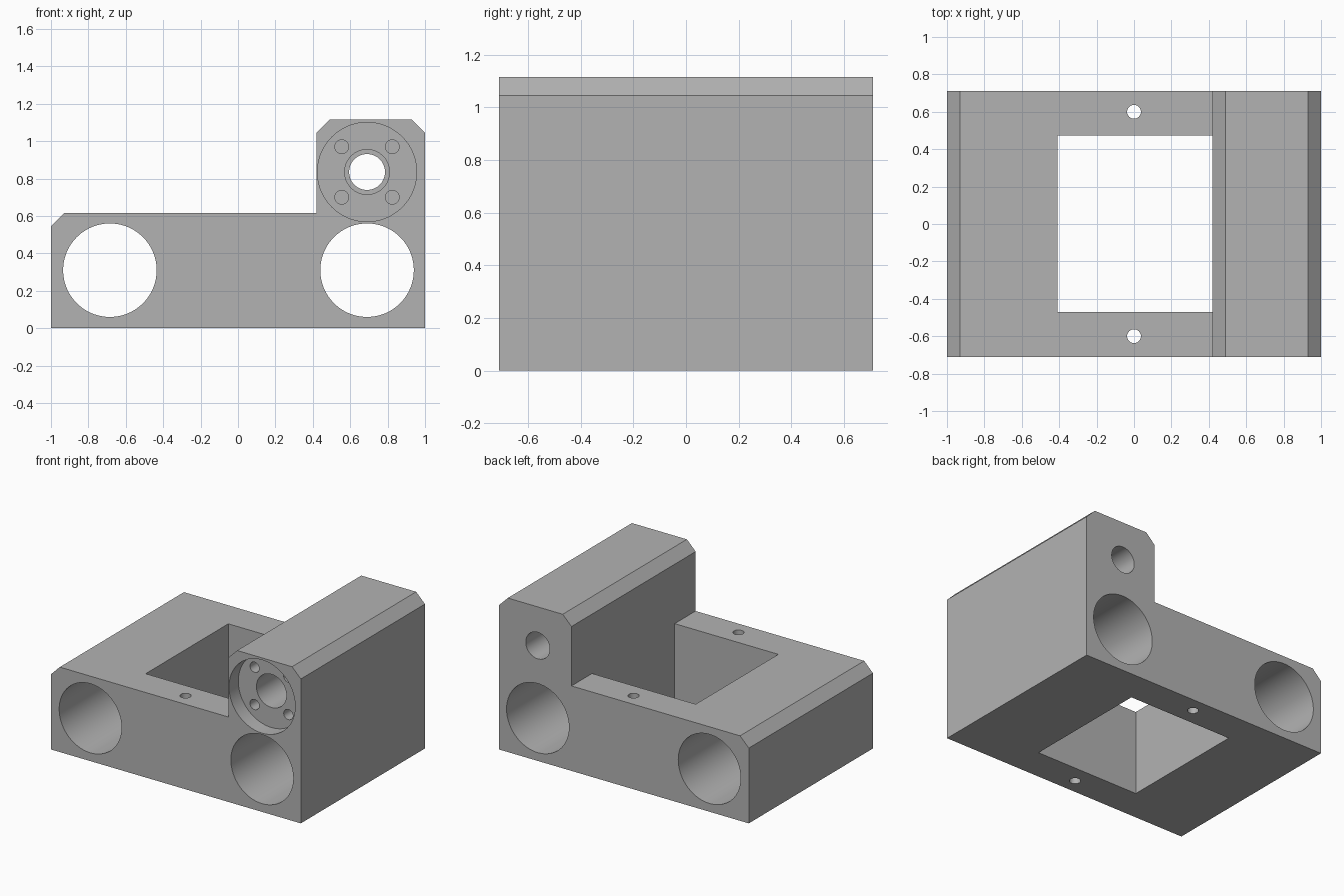
import bpy
import bmesh
from math import pi, radians
from mathutils import Matrix, Vector

default_cube = bpy.data.objects.get("Cube")
if default_cube:
    bpy.data.objects.remove(default_cube, do_unlink=True)

HALF_DEPTH = 0.71
CHAMFER = 0.07

# Plain grey material
grey = bpy.data.materials.new("plain grey")
grey.use_nodes = True
colour = (0.45, 0.45, 0.45, 1)
grey.diffuse_color = colour
grey.node_tree.nodes["Principled BSDF"].inputs["Base Color"].default_value = colour


def make_object(name, bm):
    bmesh.ops.recalc_face_normals(bm, faces=bm.faces)
    mesh = bpy.data.meshes.new(name)
    bm.to_mesh(mesh)
    bm.free()
    mesh.materials.append(grey)
    obj = bpy.data.objects.new(name, mesh)
    bpy.context.collection.objects.link(obj)
    return obj


# Stepped, chamfered side profile extruded through the full depth
profile = [(-1, 0), (1, 0), (1, 1.115 - CHAMFER), (1 - CHAMFER, 1.115),
           (0.42 + CHAMFER, 1.115), (0.42, 1.115 - CHAMFER), (0.42, 0.615),
           (-1 + CHAMFER, 0.615), (-1, 0.615 - CHAMFER)]
bm = bmesh.new()
face = bm.faces.new([bm.verts.new((x, -HALF_DEPTH, z)) for x, z in profile])
side = bmesh.ops.extrude_face_region(bm, geom=[face])["geom"]
bmesh.ops.translate(bm, vec=(0, 2 * HALF_DEPTH, 0),
                    verts=[v for v in side if isinstance(v, bmesh.types.BMVert)])
carriage = make_object("carriage_block", bm)


def cut(name, bm):
    cutter = make_object(name, bm)
    mod = carriage.modifiers.new(name, "BOOLEAN")
    mod.operation = "DIFFERENCE"
    mod.solver = "EXACT"
    mod.object = cutter
    bpy.context.view_layer.objects.active = carriage
    bpy.ops.object.modifier_apply(modifier=name)
    bpy.data.objects.remove(cutter, do_unlink=True)


def drill(name, start, end, radius, segments=64):
    start, end = Vector(start), Vector(end)
    axis = end - start
    bm = bmesh.new()
    turn = Vector((0, 0, 1)).rotation_difference(axis).to_matrix().to_4x4()
    bmesh.ops.create_cone(bm, cap_ends=True, segments=segments, radius1=radius,
                          radius2=radius, depth=axis.length,
                          matrix=Matrix.Translation((start + end) / 2) @ turn)
    cut(name, bm)


def drill_front(name, x, z, radius, depth, segments=64):
    drill(name, (x, -HALF_DEPTH - 0.1, z), (x, -HALF_DEPTH + depth, z), radius, segments)


# Rectangular window, flush with the tower wall
bm = bmesh.new()
bmesh.ops.create_cube(bm, size=1, matrix=Matrix.Translation((0.005, 0.002, 0.2))
                      @ Matrix.Diagonal((0.83, 0.945, 0.83, 1)))
cut("window", bm)

# Tower overhang: cutter stops at the deck, so nothing above it is touched
# Two large rod bores
for x in (-0.685, 0.69):
    drill_front("rod_bore", x, 0.31, 0.25, 2, 96)

# Screw nut seat: flange recess, body bore, through hole, four blind screw holes
NX, NZ = 0.69, 0.835
drill_front("flange_recess", NX, NZ, 0.265, 0.107, 96)
drill_front("nut_bore", NX, NZ, 0.12, 0.48)
drill_front("screw_through_hole", NX, NZ, 0.096, 2)
for sx in (-1, 1):
    for sz in (-1, 1):
        drill_front("flange_screw_hole", NX + sx * 0.135, NZ + sz * 0.135, 0.037, 0.4, 32)

# Vertical mounting holes front and back
for y in (-0.6, 0.6):
    drill("mounting_hole", (0, y, -0.2), (0, y, 0.9), 0.037, 32)

# Smooth bores, sharp edges
bpy.ops.object.select_all(action="DESELECT")
carriage.select_set(True)
bpy.context.view_layer.objects.active = carriage
bpy.ops.object.shade_smooth_by_angle(angle=radians(30))
